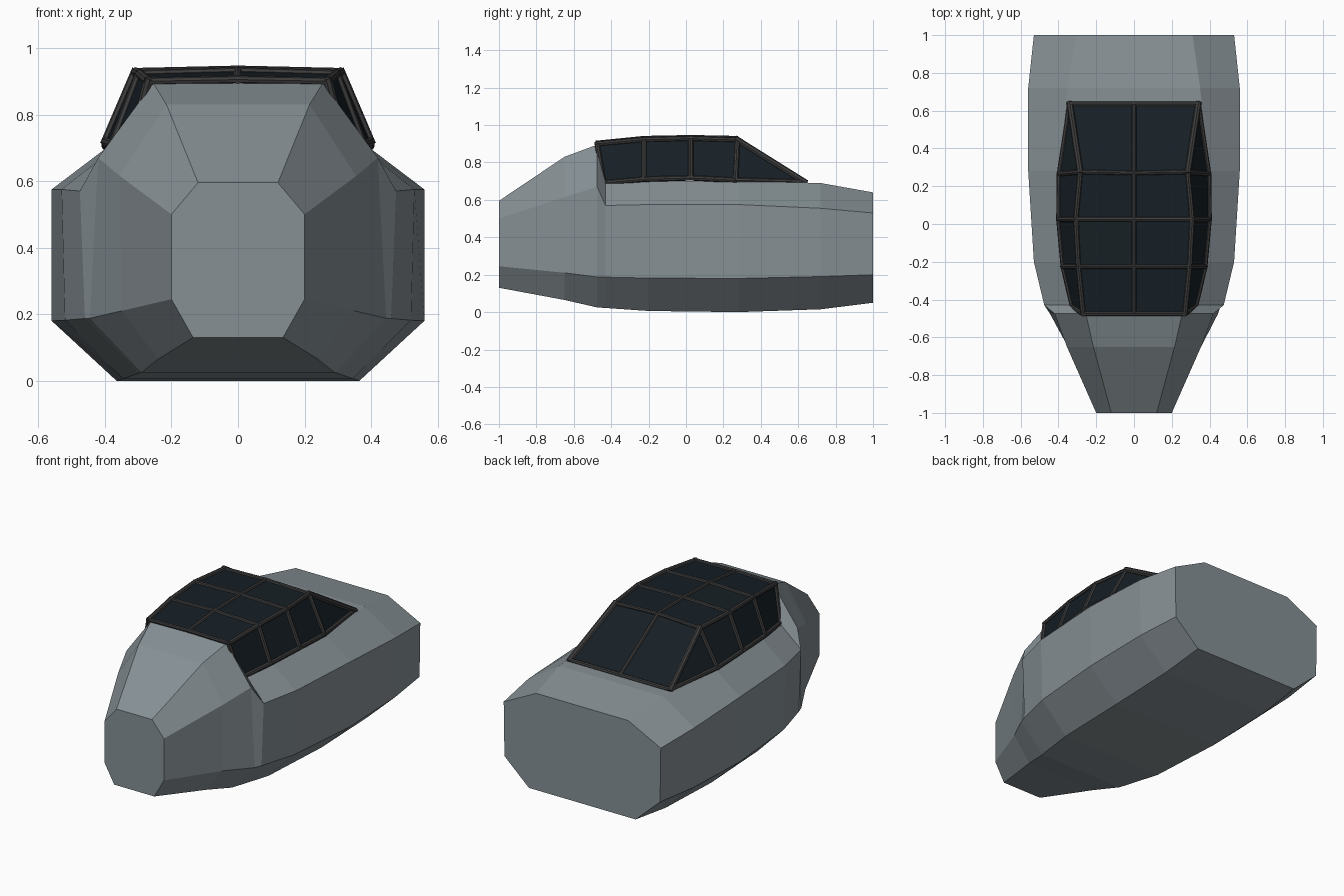
import bpy, bmesh
from mathutils import Vector, Matrix

if "Cube" in bpy.data.objects:
    bpy.data.objects.remove(bpy.data.objects["Cube"])


def material(name, rgb):
    m = bpy.data.materials.new(name)
    m.diffuse_color = (*rgb, 1)
    m.use_nodes = True
    m.node_tree.nodes["Principled BSDF"].inputs["Base Color"].default_value = m.diffuse_color
    return m


def add_object(name, bm, mat):
    bmesh.ops.recalc_face_normals(bm, faces=bm.faces[:])
    me = bpy.data.meshes.new(name)
    bm.to_mesh(me)
    bm.free()
    me.materials.append(mat)
    ob = bpy.data.objects.new(name, me)
    bpy.context.collection.objects.link(ob)
    return ob


paint = material("grey_paint", (0.24, 0.28, 0.30))
glass = material("dark_glass", (0.008, 0.014, 0.019))
metal = material("frame_metal", (0.045, 0.045, 0.045))

# Fuselage: octagonal stations, y then (x, z) of deck, shoulder, knuckle, keel
stations = [
    (-1.00, (.12, .595), (.20, .50), (.20, .245), (.135, .13)),
    (-0.65, (.215, .83), (.355, .615), (.35, .21), (.24, .065)),
    (-0.475, (.255, .895), (.42, .67), (.445, .188), (.29, .025)),
    (-0.43, (.335, .69), (.475, .57), (.46, .187), (.30, .022)),
    (-0.20, (.37, .70), (.53, .575), (.52, .182), (.345, .006)),
    (0.28, (.395, .70), (.56, .575), (.56, .18), (.365, 0)),
    (0.72, (.35, .69), (.56, .555), (.555, .19), (.365, .015)),
    (1.00, (.31, .64), (.53, .53), (.525, .20), (.36, .05)),
]
bm = bmesh.new()
rings = []
for y, *half in stations:
    pts = half + [(-x, z) for x, z in reversed(half)]
    rings.append([bm.verts.new((x, y, z)) for x, z in pts])
for a, b in zip(rings, rings[1:]):
    for i in range(8):
        j = (i + 1) % 8
        bm.faces.new((a[i], a[j], b[j], b[i]))
bm.faces.new(rings[0])
bm.faces.new(rings[-1])
add_object("fuselage", bm, paint)

# Canopy hoops: roof centre, roof corner, base rail; last hoop is the tail sill
hoops = [
    [(0, -.475, .905), (.27, -.475, .90), (.325, -.44, .69)],
    [(0, -.225, .93), (.295, -.225, .922), (.375, -.225, .71)],
    [(0, .025, .935), (.308, .025, .928), (.398, .025, .717)],
    [(0, .27, .93), (.285, .275, .92), (.395, .265, .705)],
]
sill = [(0, .635, .695), (.34, .635, .695)]


def flip(p):
    return (-p[0], p[1], p[2])


# Glazing panels
bm = bmesh.new()


def panel(*pts):
    for q in (pts, [flip(p) for p in pts]):
        bm.faces.new([bm.verts.new(p) for p in q])


for a, b in zip(hoops, hoops[1:]):
    panel(a[0], a[1], b[1], b[0])
    panel(a[1], a[2], b[2], b[1])
c, r, s = hoops[-1]
panel(c, r, sill[1], sill[0])
panel(r, s, sill[1])
panel(hoops[0][0], hoops[0][1], hoops[0][2], (0, -.44, .69))
bmesh.ops.remove_doubles(bm, verts=bm.verts[:], dist=1e-4)
add_object("canopy_glass", bm, glass)

# Canopy frame bars
bm = bmesh.new()


def bar(p, q, rad=.014):
    p, q = Vector(p), Vector(q)
    d = q - p
    e = d.normalized() * rad * .6
    mat = Matrix.Translation((p + q) / 2) @ d.to_track_quat('Z', 'Y').to_matrix().to_4x4()
    bmesh.ops.create_cone(bm, cap_ends=True, segments=8, radius1=rad, radius2=rad,
                          depth=d.length + 2 * e.length, matrix=mat)


def pair(p, q, rad=.014):
    bar(p, q, rad)
    bar(flip(p), flip(q), rad)


for c, r, s in hoops:
    pair(c, r, .012)
    pair(r, s)
for a, b in zip(hoops, hoops[1:]):
    bar(a[0], b[0], .012)
    pair(a[1], b[1])
    pair(a[2], b[2])
bar(hoops[-1][0], sill[0], .012)
pair(hoops[-1][1], sill[1], .017)
pair(hoops[-1][2], sill[1])
bar(flip(sill[1]), sill[1])
add_object("canopy_frame", bm, metal)
